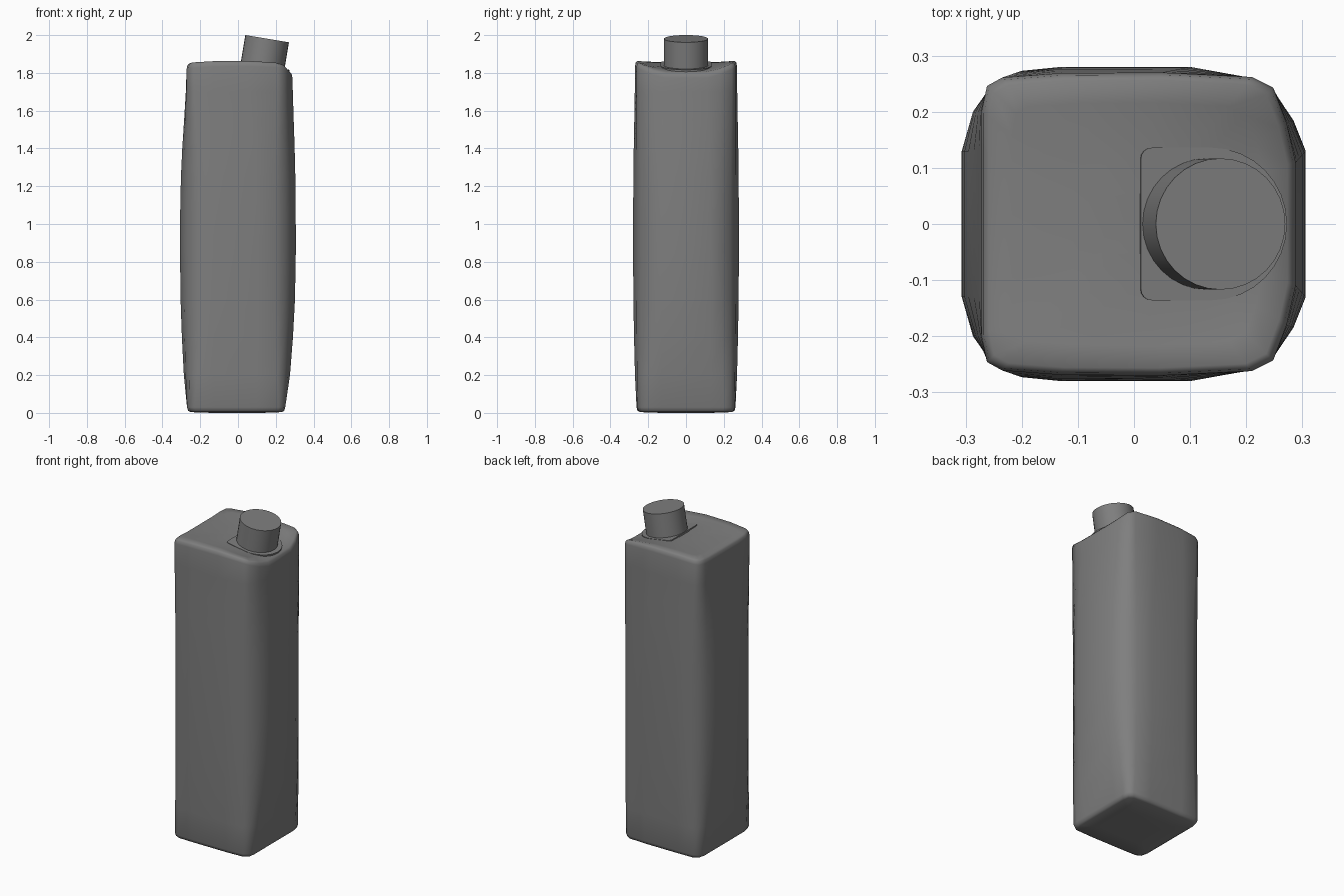
import bpy, bmesh, math
from mathutils import Matrix, Vector

cube = bpy.data.objects.get("Cube")
if cube:
    bpy.data.objects.remove(cube)

grey = bpy.data.materials.new("carton_grey")
grey.use_nodes = True
colour = (0.21, 0.21, 0.21, 1)
grey.diffuse_color = colour
grey.node_tree.nodes["Principled BSDF"].inputs["Base Color"].default_value = colour


def finish(name, bm, angle):
    bmesh.ops.recalc_face_normals(bm, faces=bm.faces)
    mesh = bpy.data.meshes.new(name)
    bm.to_mesh(mesh)
    bm.free()
    obj = bpy.data.objects.new(name, mesh)
    bpy.context.collection.objects.link(obj)
    mesh.materials.append(grey)
    bpy.ops.object.select_all(action='DESELECT')
    obj.select_set(True)
    bpy.context.view_layer.objects.active = obj
    bpy.ops.object.shade_smooth_by_angle(angle=math.radians(angle))
    return obj


def loft(bm, rings):
    loops = [[bm.verts.new(p) for p in ring] for ring in rings]
    for a, b in zip(loops, loops[1:]):
        for i in range(len(a)):
            j = (i + 1) % len(a)
            bm.faces.new((a[i], a[j], b[j], b[i]))
    bm.faces.new(loops[0][::-1])
    bm.faces.new(loops[-1])


# Half sections from the spout side round to the far side
base = [(.25, .13), (.25, .2), (.243, .238), (.215, .257), (.1, .262),
        (-.13, .262), (-.23, .26), (-.26, .245), (-.27, .2), (-.27, .13)]
belly = [(.306, .13), (.284, .185), (.25, .235), (.2, .262), (.1, .28),
         (-.13, .28), (-.2, .273), (-.255, .245), (-.287, .2), (-.307, .13)]
crown = [(.288, .11), (.272, .18), (.248, .243), (.21, .262), (.05, .27),
         (-.13, .269), (-.235, .261), (-.262, .246), (-.272, .2), (-.272, .13)]


def section(a, b, t):
    half = [Vector(p).lerp(Vector(q), t) for p, q in zip(a, b)]
    return half + [Vector((p.x, -p.y)) for p in reversed(half)]


def top_height(p):
    side = min(abs(p.y) / .26, 1)
    return (1.866 - .012 * (1 - side ** 2) - .15 * p.x ** 2
            - .15 * max(p.x, 0) * (1 - side ** 3))


def flat(points, z, scale=1):
    return [(p.x * scale, p.y * scale, z) for p in points]


# Carton body: bulging sides, softly rounded rim and sagging top
bottom = section(base, belly, 0)
rings = [flat(bottom, 0, .5), flat(bottom, .004, .93), flat(bottom, .012, .98)]
for z, t in ((.03, 0), (.2, .45), (.4, .73), (.6, .92), (.85, 1)):
    rings.append(flat(section(base, belly, t), z))
for z, t in ((1.05, .02), (1.25, .14), (1.4, .34), (1.55, .62), (1.7, .88)):
    rings.append(flat(section(belly, crown, t), z))
rim = section(belly, crown, 1)
for scale, drop in ((1, .03), (.985, .01), (.95, .001), (.8, 0), (.6, 0), (.4, 0), (.2, 0)):
    rings.append([(p.x * scale, p.y * scale, top_height(p * scale) - drop) for p in rim])
bm = bmesh.new()
loft(bm, rings)
finish("carton_body", bm, 50)

# Tilted frame shared by the spout plate and cap
tilt = Matrix.Translation((.13, 0, 1.836)) @ Matrix.Rotation(math.radians(9.5), 4, 'Y')


def arc(cx, cy, r, start, end, n):
    angles = [math.radians(start + (end - start) * i / n) for i in range(n + 1)]
    return [Vector((cx + r * math.cos(a), cy + r * math.sin(a))) for a in angles]


# Spout plate: round on one side, square with soft corners on the other
outline = (arc(.008, 0, .136, -90, 90, 16) + arc(-.1, .116, .02, 90, 180, 4)
           + arc(-.1, -.116, .02, 180, 270, 4))
bm = bmesh.new()
loft(bm, [flat(outline, -.015), flat(outline, .004)])
bm.transform(tilt)
finish("spout_plate", bm, 30)

# Screw cap
circle = arc(0, 0, .117, 0, 348.75, 31)
bm = bmesh.new()
loft(bm, [flat(circle, -.01), flat(circle, .147)])
bm.transform(tilt)
finish("cap", bm, 30)
